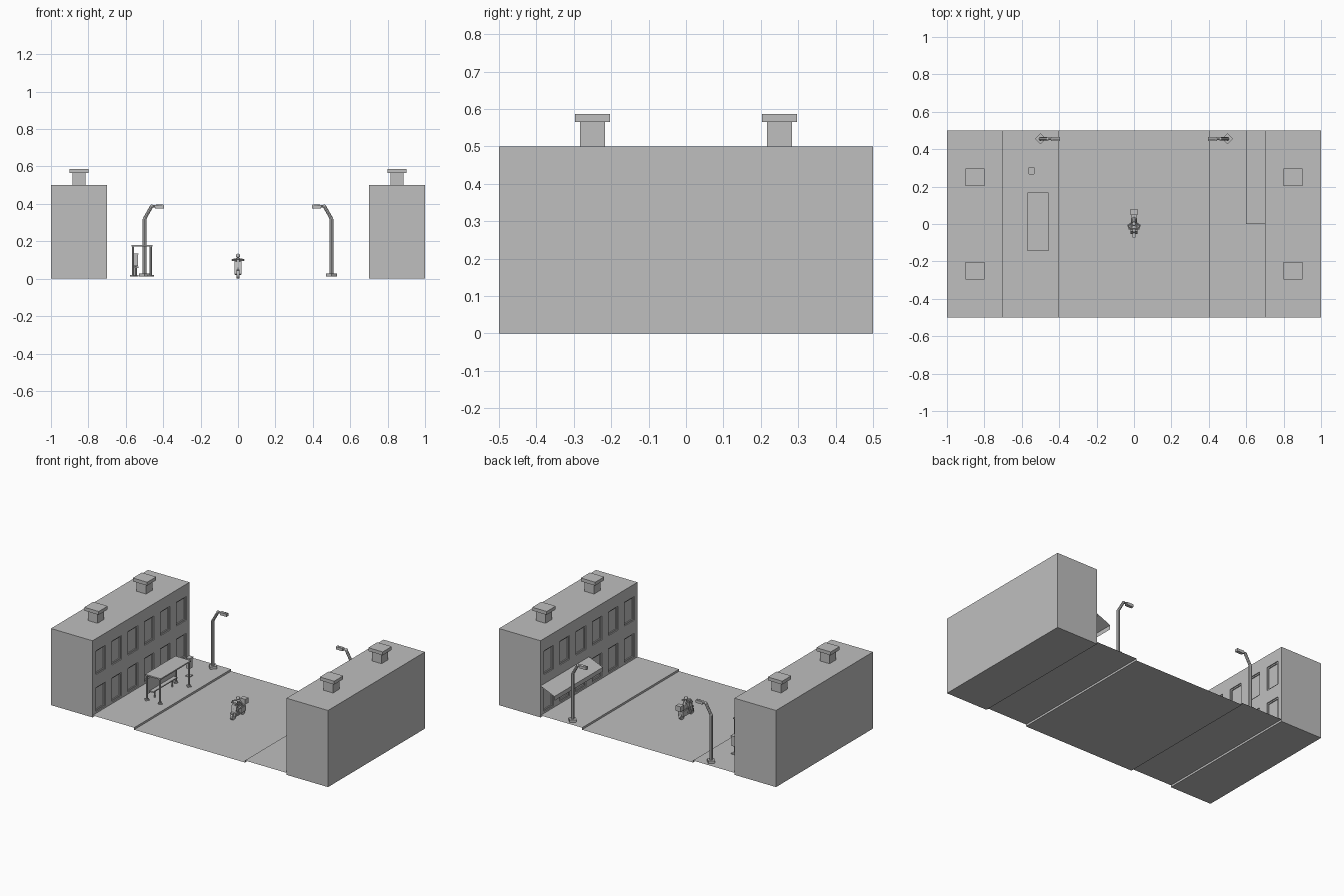
import bpy, bmesh, math
from mathutils import Vector, Matrix

if "Cube" in bpy.data.objects:
    bpy.data.objects.remove(bpy.data.objects["Cube"])

grey = bpy.data.materials.new("plain_grey")
grey.diffuse_color = (0.52, 0.52, 0.52, 1)
grey.use_nodes = True
grey.node_tree.nodes["Principled BSDF"].inputs["Base Color"].default_value = grey.diffuse_color
CURB = 0.013


def finish(name, bm):
    mesh = bpy.data.meshes.new(name)
    bm.to_mesh(mesh)
    bm.free()
    mesh.materials.append(grey)
    ob = bpy.data.objects.new(name, mesh)
    bpy.context.collection.objects.link(ob)
    return ob


def box(bm, center, size, rot=None):
    m = Matrix.Translation(center) @ (rot or Matrix()) @ Matrix.Diagonal((*size, 1))
    bmesh.ops.create_cube(bm, size=1, matrix=m)


def rod(bm, a, b, r, sides=8, r2=None):
    a, b = Vector(a), Vector(b)
    d = b - a
    m = Matrix.Translation((a + b) / 2) @ d.to_track_quat('Z', 'Y').to_matrix().to_4x4()
    bmesh.ops.create_cone(bm, cap_ends=True, segments=sides, radius1=r,
                          radius2=r if r2 is None else r2, depth=d.length, matrix=m)


def ball(bm, c, r):
    bmesh.ops.create_uvsphere(bm, u_segments=10, v_segments=6, radius=r,
                              matrix=Matrix.Translation(c))


def sheet(name, profile, y0, y1):
    """Open surface: an x-z profile swept along y."""
    bm = bmesh.new()
    rows = [[bm.verts.new((x, y, z)) for y in (y0, y1)] for x, z in profile]
    for p, q in zip(rows, rows[1:]):
        bm.faces.new((p[0], q[0], q[1], p[1]))
    return finish(name, bm)


DIAMOND = Matrix.Rotation(math.pi / 4, 4, 'Z')

# Road with raised pavements either side
sheet("street", [(-0.7, CURB), (-0.4, CURB), (-0.4, 0), (0.4, 0),
                 (0.4, CURB), (0.7, CURB)], -0.5, 0.5)

# Two terraces with recessed windows and chimneys, and a street lamp each
for s, side in ((-1, "left"), (1, "right")):
    bm = bmesh.new()
    box(bm, (s * 0.85, 0, 0.25), (0.3, 1, 0.5))
    terrace = finish(side + "_building", bm)

    bm = bmesh.new()
    for i in range(6):
        y = -0.5 + (i + 0.5) / 6
        for z0, z1 in ((0.025, 0.18), (0.265, 0.42)):
            box(bm, (s * 0.7, y, (z0 + z1) / 2), (0.024, 0.1, z1 - z0))
    cutter = finish(side + "_window_cutter", bm)
    cutter.hide_render = True
    cutter.hide_viewport = True
    mod = terrace.modifiers.new("windows", 'BOOLEAN')
    mod.operation = 'DIFFERENCE'
    mod.solver = 'EXACT'
    mod.object = cutter

    # Window frames: thin glazing bars set into the recess
    bm = bmesh.new()
    for i in range(6):
        y = -0.5 + (i + 0.5) / 6
        for z0, z1 in ((0.025, 0.18), (0.265, 0.42)):
            for k in (-1, 1):
                box(bm, (s * 0.709, y + k * 0.046, (z0 + z1) / 2), (0.006, 0.008, z1 - z0))
            for z in (z0 + 0.004, z1 - 0.004):
                box(bm, (s * 0.709, y, z), (0.006, 0.084, 0.008))
    finish(side + "_window_frames", bm)

    bm = bmesh.new()
    for y in (-0.25, 0.25):
        box(bm, (s * 0.85, y, 0.5325), (0.068, 0.066, 0.065))
        box(bm, (s * 0.85, y, 0.576), (0.104, 0.093, 0.022))
    finish(side + "_chimneys", bm)

    # Street lamp: diamond foot, bent pole, flat head
    bm = bmesh.new()
    y = 0.455
    box(bm, (s * 0.5, y, 0.021), (0.042, 0.042, 0.016), DIAMOND)
    path = [(0.5, y, 0.028), (0.5, y, 0.32), (0.462, y, 0.387), (0.398, y, 0.391)]
    path = [(s * p[0], p[1], p[2]) for p in path]
    for a, b, r in zip(path, path[1:], (0.0105, 0.009, 0.007)):
        rod(bm, a, b, r)
    for p in path[1:3]:
        ball(bm, p, 0.0095)
    box(bm, (s * 0.419, y, 0.385), (0.048, 0.02, 0.018))
    finish(side + "_street_lamp", bm)

# Shop awning with hanging front edge
sheet("shop_awning", [(0.6, 0.135), (0.6, 0.163), (0.7, 0.205)], 0, 0.5)

# Bus shelter: four posts on diamond feet, roof, back panel, bench
bm = bmesh.new()
XB, XF, YA, YB = -0.561, -0.466, -0.137, 0.16
for x in (XB, XF):
    for y in (YA, YB):
        rod(bm, (x, y, CURB), (x, y, 0.176), 0.006)
        box(bm, (x, y, 0.0165), (0.024, 0.024, 0.007), DIAMOND)
finish("shelter_posts", bm)
bm = bmesh.new()
box(bm, ((XB + XF) / 2, (YA + YB) / 2, 0.177), (0.112, 0.312, 0.008))
finish("shelter_roof", bm)
bm = bmesh.new()
box(bm, (XB, (YA + YB) / 2, 0.1), (0.005, YB - YA, 0.1))
finish("shelter_back_panel", bm)
bm = bmesh.new()
box(bm, (-0.545, (YA + YB) / 2, 0.061), (0.026, 0.25, 0.007))
for y in (-0.08, 0.1):
    rod(bm, (-0.545, y, CURB), (-0.545, y, 0.06), 0.004)
finish("shelter_bench", bm)

# Litter bin on a short pole
bm = bmesh.new()
rod(bm, (-0.548, 0.28, CURB), (-0.548, 0.28, 0.075), 0.005)
box(bm, (-0.548, 0.28, 0.016), (0.03, 0.03, 0.006))
box(bm, (-0.548, 0.28, 0.098), (0.026, 0.03, 0.062))
box(bm, (-0.548, 0.284, 0.132), (0.03, 0.034, 0.006))
finish("litter_bin", bm)

# Scooter: wheels, body, shield, seat, handlebar, rear box
bm = bmesh.new()
for y in (-0.052, 0.045):
    rod(bm, (-0.007, y, 0.022), (0.007, y, 0.022), 0.021, 12)
finish("scooter_wheels", bm)
bm = bmesh.new()
box(bm, (0, -0.008, 0.024), (0.03, 0.06, 0.01))
box(bm, (0, 0.032, 0.041), (0.034, 0.05, 0.034))
box(bm, (0, 0.025, 0.061), (0.024, 0.05, 0.008))
box(bm, (0, -0.042, 0.058), (0.036, 0.008, 0.07), Matrix.Rotation(-0.25, 4, 'X'))
box(bm, (0, -0.055, 0.046), (0.018, 0.034, 0.006))
rod(bm, (0, -0.052, 0.022), (0, -0.03, 0.098), 0.005)
rod(bm, (-0.03, -0.026, 0.098), (0.03, -0.026, 0.098), 0.004)
box(bm, (0, -0.036, 0.096), (0.018, 0.014, 0.014))
finish("scooter_body", bm)
bm = bmesh.new()
box(bm, (0, 0.064, 0.083), (0.036, 0.032, 0.034))
finish("delivery_box", bm)

# Rider: torso, head, bent arms and legs
bm = bmesh.new()
rod(bm, (0, 0.024, 0.064), (0, 0.004, 0.108), 0.014, 8, 0.011)
ball(bm, (0, 0.0, 0.122), 0.012)
for s in (-1, 1):
    rod(bm, (s * 0.011, 0.006, 0.104), (s * 0.032, -0.008, 0.1), 0.005, 6)
    rod(bm, (s * 0.032, -0.008, 0.1), (s * 0.022, -0.027, 0.1), 0.0045, 6)
    rod(bm, (s * 0.01, 0.02, 0.066), (s * 0.014, -0.018, 0.062), 0.0065, 6)
    rod(bm, (s * 0.014, -0.018, 0.064), (s * 0.013, -0.014, 0.028), 0.0055, 6)
finish("rider", bm)
